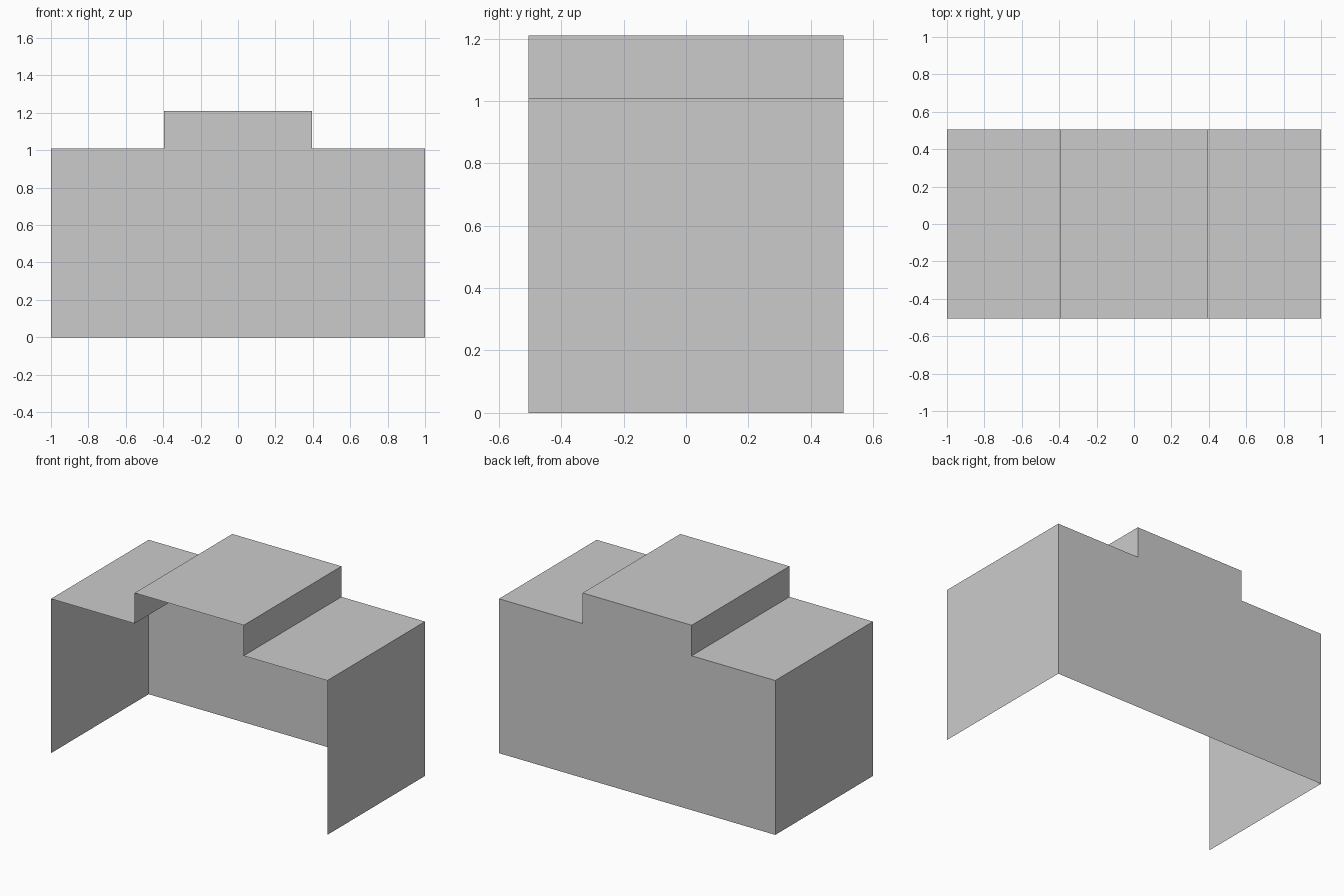
import bpy
import bmesh

default = bpy.data.objects.get("Cube")
if default:
    bpy.data.objects.remove(default, do_unlink=True)

# Single plain colour
grey = bpy.data.materials.new("plain_grey")
grey.use_nodes = True
colour = (0.6, 0.6, 0.6, 1.0)
grey.diffuse_color = colour
grey.node_tree.nodes["Principled BSDF"].inputs["Base Color"].default_value = colour

HALF_WIDTH, HALF_DEPTH = 1.0, 0.505
STEP, SHOULDER, TOP = 0.395, 1.01, 1.21

# Stepped outline, mirrored from the right half
half = [(HALF_WIDTH, 0), (HALF_WIDTH, SHOULDER), (STEP, SHOULDER), (STEP, TOP)]
outline = half + [(-x, z) for x, z in reversed(half)]

bm = bmesh.new()
front = [bm.verts.new((x, -HALF_DEPTH, z)) for x, z in outline]
back = [bm.verts.new((x, HALF_DEPTH, z)) for x, z in outline]

# Side walls, shoulders, risers and roof; the front and underside stay open
for i in range(len(outline) - 1):
    bm.faces.new((front[i], back[i], back[i + 1], front[i + 1]))

# Back wall
bm.faces.new(list(reversed(back)))
bm.normal_update()

mesh = bpy.data.meshes.new("stepped_shell")
bm.to_mesh(mesh)
bm.free()
mesh.materials.append(grey)
shell = bpy.data.objects.new("stepped_shell", mesh)
bpy.context.collection.objects.link(shell)
